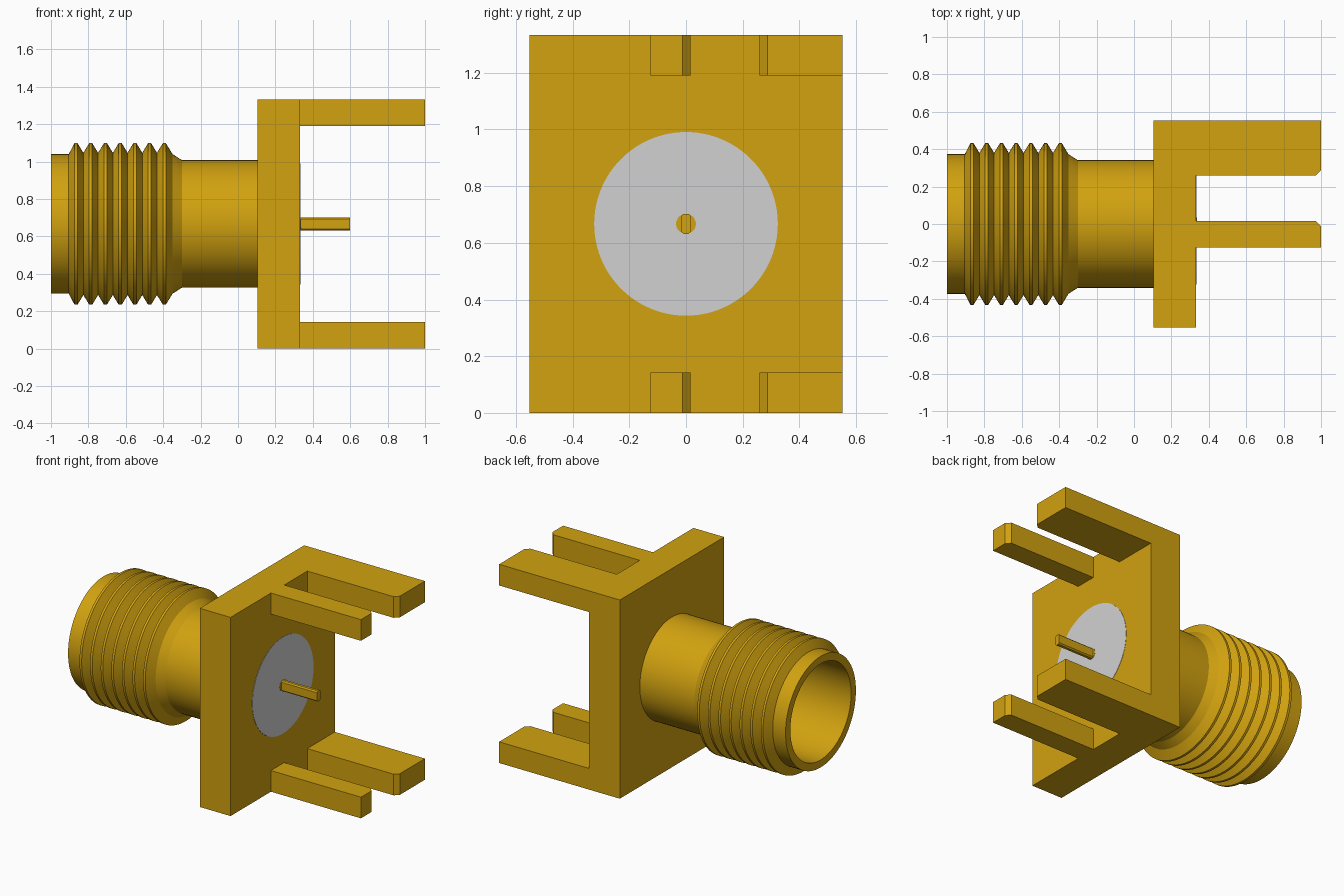
import bpy, bmesh, math
from mathutils import Vector, Matrix

if "Cube" in bpy.data.objects:
    bpy.data.objects.remove(bpy.data.objects["Cube"])

AXIS_Z = 0.667      # height of the barrel axis
HEIGHT = 1.333      # height of the mounting plate
LEG = 0.142         # thickness of the legs


def material(name, rgb):
    m = bpy.data.materials.new(name)
    m.use_nodes = True
    m.diffuse_color = (*rgb, 1)
    m.node_tree.nodes["Principled BSDF"].inputs["Base Color"].default_value = (*rgb, 1)
    return m


gold = material("gold", (0.64, 0.36, 0.005))
white = material("white insulator", (0.64, 0.64, 0.64))


def make_object(name, bm, mat, smooth=False):
    bmesh.ops.recalc_face_normals(bm, faces=bm.faces)
    mesh = bpy.data.meshes.new(name)
    bm.to_mesh(mesh)
    bm.free()
    mesh.materials.append(mat)
    ob = bpy.data.objects.new(name, mesh)
    bpy.context.collection.objects.link(ob)
    bpy.ops.object.select_all(action='DESELECT')
    ob.select_set(True)
    bpy.context.view_layer.objects.active = ob
    if smooth:
        bpy.ops.object.shade_smooth_by_angle(angle=math.radians(20))
    return ob


def lathe(name, profile, mat, steps=96):
    """Revolve a closed (x, radius) profile around the barrel axis."""
    bm = bmesh.new()
    vs = [bm.verts.new((x, 0, AXIS_Z + r)) for x, r in profile]
    es = [bm.edges.new((a, b)) for a, b in zip(vs, vs[1:] + vs[:1])]
    bmesh.ops.spin(bm, geom=vs + es, cent=(0, 0, AXIS_Z), axis=(1, 0, 0),
                   angle=2 * math.pi, steps=steps)
    bmesh.ops.remove_doubles(bm, verts=bm.verts, dist=1e-5)
    return make_object(name, bm, mat, True)


def prism(name, points, direction, mat):
    """Extrude a flat outline along a direction."""
    bm = bmesh.new()
    face = bm.faces.new([bm.verts.new(p) for p in points])
    ext = bmesh.ops.extrude_face_region(bm, geom=[face])
    verts = [v for v in ext["geom"] if isinstance(v, bmesh.types.BMVert)]
    bmesh.ops.translate(bm, verts=verts, vec=direction)
    return make_object(name, bm, mat)


# Mounting plate with four legs: top outline, then the middle cut away
outline = [(0.104, -0.553), (0.332, -0.553), (0.332, -0.125), (1, -0.125),
           (1, -0.012), (0.973, 0.016), (0.332, 0.016), (0.332, 0.26),
           (0.973, 0.26), (1, 0.287), (1, 0.553), (0.104, 0.553)]
plate = prism("mounting_plate_with_legs", [(x, y, 0) for x, y in outline],
              (0, 0, HEIGHT), gold)
bm = bmesh.new()
bmesh.ops.create_cube(bm, size=1, matrix=Matrix.Translation((0.832, 0, HEIGHT / 2))
                      @ Matrix.Diagonal((1, 2, HEIGHT - 2 * LEG, 1)))
cutter = make_object("leg_gap_cutter", bm, gold)
cutter.hide_render = True
bpy.context.view_layer.objects.active = plate
cut = plate.modifiers.new("leg gap", 'BOOLEAN')
cut.operation, cut.solver, cut.object = 'DIFFERENCE', 'EXACT', cutter
bpy.ops.object.modifier_apply(modifier=cut.name)
bpy.data.objects.remove(cutter)

# Threaded barrel: collar, seven ridges, taper, neck, then the bore
ROOT, CREST, NECK, BORE = 0.373, 0.432, 0.341, 0.322
profile = [(-1, BORE), (-1, ROOT), (-0.905, ROOT)]
for i in range(7):
    x = -0.866 + i * 0.0787
    if i:
        profile.append((x - 0.0394, 0.38))
    profile += [(x - 0.008, CREST), (x + 0.008, CREST)]
profile += [(-0.35, ROOT), (-0.30, NECK), (0.11, NECK), (0.11, BORE)]
lathe("threaded_barrel", profile, gold)

# Insulator running from inside the bore through the plate
lathe("insulator", [(-0.35, 0), (-0.35, BORE + 0.002), (0.334, BORE + 0.002),
                    (0.334, 0)], white)

# Centre contact: socket in the bore and round root behind the tail
lathe("contact_socket", [(-0.15, 0), (-0.15, 0.035), (-0.353, 0.065), (-0.353, 0.035),
                         (-0.17, 0.03), (-0.17, 0)][1:5], gold, 32)
lathe("contact_root", [(0.30, 0), (0.30, 0.035), (0.336, 0.035), (0.336, 0)], gold, 32)

# Flat tail of the contact with chamfered corners
w, h, c = 0.017, 0.035, 0.008
tail = [(-w, -h + c), (-w + c, -h), (w - c, -h), (w, -h + c),
        (w, h - c), (w - c, h), (-w + c, h), (-w, h - c)]
prism("contact_tail", [(0.32, y, AXIS_Z + z) for y, z in tail], (0.28, 0, 0), gold)
